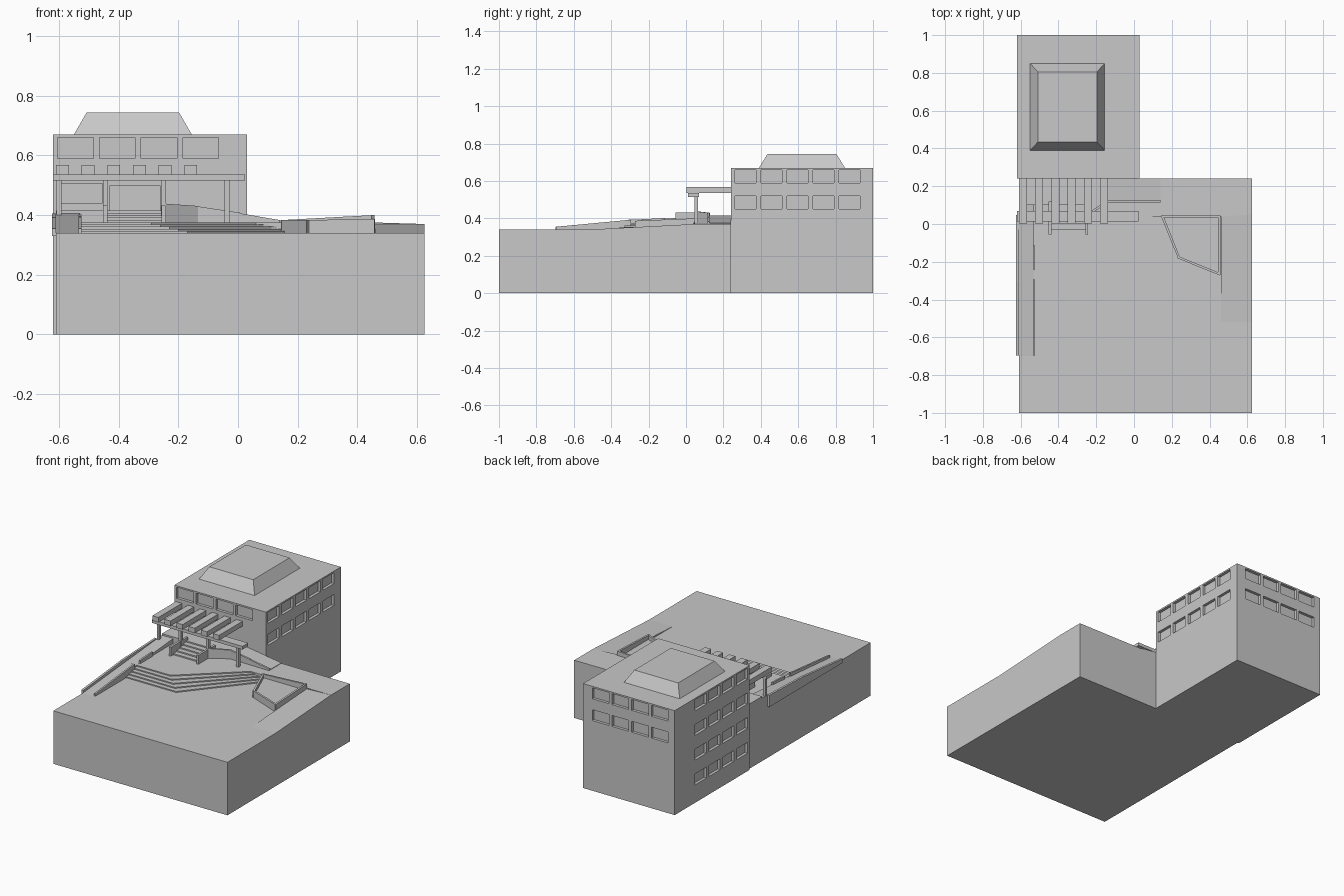
import bpy, bmesh
from mathutils import Vector

if "Cube" in bpy.data.objects:
    bpy.data.objects.remove(bpy.data.objects["Cube"])

# Single plaster grey
GREY = (0.58, 0.58, 0.58, 1)
mat = bpy.data.materials.new("plaster_grey")
mat.use_nodes = True
mat.diffuse_color = GREY
bsdf = mat.node_tree.nodes["Principled BSDF"]
bsdf.inputs["Base Color"].default_value = GREY
bsdf.inputs["Roughness"].default_value = 0.8


def finish(name, bm):
    bmesh.ops.recalc_face_normals(bm, faces=bm.faces)
    me = bpy.data.meshes.new(name)
    bm.to_mesh(me)
    bm.free()
    me.materials.append(mat)
    ob = bpy.data.objects.new(name, me)
    bpy.context.collection.objects.link(ob)
    return ob


def add_prism(bm, pts, z0, tops):
    """Upright prism over an outline; tops is one height or one per corner."""
    if not isinstance(tops, (list, tuple)):
        tops = [tops] * len(pts)
    lo = [bm.verts.new((x, y, z0)) for x, y in pts]
    hi = [bm.verts.new((p[0], p[1], t)) for p, t in zip(pts, tops)]
    bm.faces.new(lo)
    bm.faces.new(hi)
    for i in range(len(pts)):
        j = (i + 1) % len(pts)
        bm.faces.new((lo[i], lo[j], hi[j], hi[i]))


def rect(x0, x1, y0, y1):
    return [(x0, y0), (x1, y0), (x1, y1), (x0, y1)]


def prism(name, pts, z0, tops):
    bm = bmesh.new()
    add_prism(bm, pts, z0, tops)
    return finish(name, bm)


def boxes(name, specs):
    bm = bmesh.new()
    for x0, x1, y0, y1, z0, z1 in specs:
        add_prism(bm, rect(x0, x1, y0, y1), z0, z1)
    return finish(name, bm)


def wall(name, path, z0, thick):
    """Thin parapet along a path of (x, y, top height)."""
    bm = bmesh.new()
    for a, b in zip(path, path[1:]):
        pa, pb = Vector(a[:2]), Vector(b[:2])
        d = (pb - pa).normalized()
        n = Vector((-d.y, d.x)) * thick / 2
        pa, pb = pa - d * thick / 2, pb + d * thick / 2
        add_prism(bm, [pa - n, pb - n, pb + n, pa + n], z0, [a[2], b[2], b[2], a[2]])
    return finish(name, bm)


BASE, PLAZA, LANDING = 0.34, 0.375, 0.415
L, R, BACK = -0.61, 0.625, 0.24

# Ground block
prism("ground_block", rect(L, R, -1, BACK), 0, BASE)

# Main building with recessed windows
building = prism("main_building", rect(-0.62, 0.03, BACK, 1), 0, 0.67)
D = 0.018
UPPER, LOWER, H = 0.625, 0.485, 0.035
cuts = []
for i in range(4):
    fx = -0.605 + 0.14 * i
    cuts.append((fx, fx + 0.12, 0.2, BACK + D, UPPER - H, UPPER + H))
    bx = -0.573 + 0.14 * i
    for z in (UPPER, LOWER):
        cuts.append((bx, bx + 0.118, 1 - D, 1.1, z - H, z + H))
for i in range(5):
    y = 0.262 + 0.139 * i
    for z in (UPPER, LOWER):
        cuts.append((0.03 - D, 0.1, y, y + 0.113, z - H, z + H))
    if i < 4:
        for z in (UPPER, 0.467, 0.309, 0.15):
            cuts.append((-0.7, -0.62 + D, y, y + 0.113, z - H, z + H))
# Entrance door and ground floor window
cuts.append((-0.43, -0.26, 0.2, BACK + D, LANDING, 0.497))
cuts.append((-0.6, -0.455, 0.2, BACK + D, 0.44, 0.505))
cutter = boxes("window_cutter", cuts)
cutter.hide_render = True
mod = building.modifiers.new("windows", 'BOOLEAN')
mod.object = cutter
mod.operation = 'DIFFERENCE'
mod.solver = 'EXACT'
bpy.context.view_layer.objects.active = building
bpy.ops.object.modifier_apply(modifier=mod.name)
bpy.data.objects.remove(cutter)

# Skylight: tapered block on the roof
bm = bmesh.new()
add_prism(bm, rect(-0.55, -0.155, 0.39, 0.85), 0.67, 0.743)
for v in bm.verts:
    if v.co.z > 0.7:
        v.co.x += 0.042 if v.co.x < -0.35 else -0.042
        v.co.y += 0.045 if v.co.y < 0.6 else -0.045
finish("roof_skylight", bm)

# Upper plaza and the bent flight of steps before it
upper = [(-0.53, -0.27), (-0.29, -0.27), (0.06, 0.04)]
lower = [(-0.53, -0.385), (-0.17, -0.385), (0.165, 0.02)]
STEPS = 5
for s in range(STEPS):
    t = s / (STEPS - 1)
    edge = [Vector(a).lerp(Vector(b), t) for a, b in zip(upper, lower)]
    top = PLAZA - s * (PLAZA - BASE) / STEPS
    if s == 0:
        pts = edge + [(0.46, 0.04), (R, 0.05), (R, BACK), (L, BACK), (L, -0.27)]
        prism("upper_plaza", pts, BASE, [top] * 4 + [0.37, 0.37] + [top] * 2)
    else:
        pts = edge + [(0.165, 0.06), (-0.53, 0.06)]
        prism("plaza_step", pts, BASE, top)

# Side ramps
prism("right_ramp", rect(0.46, R, -0.52, 0.05), BASE - 0.01,
      [BASE, BASE, 0.37, 0.37])
prism("left_ramp", rect(L, -0.53, -0.7, 0.1), BASE - 0.01,
      [BASE, BASE, LANDING - 0.01, LANDING - 0.01])

# Low walls beside the left ramp
wall("ramp_outer_wall", [(-0.617, -0.69, 0.355), (-0.617, -0.3, 0.393),
                         (-0.617, 0.04, 0.405)], BASE - 0.01, 0.014)
wall("ramp_inner_wall_front", [(-0.53, -0.69, 0.355), (-0.53, -0.3, 0.393)], BASE - 0.01, 0.011)
wall("ramp_inner_wall_back", [(-0.53, -0.235, 0.395), (-0.53, -0.12, 0.402)], BASE - 0.01, 0.011)

# Entrance landing with sloped path to the right
prism("entrance_landing", [(L, 0.1), (-0.24, 0.1), (-0.24, 0.06), (-0.135, 0.12),
                           (-0.135, BACK), (L, BACK)], PLAZA - 0.01, LANDING)
prism("entrance_ramp", rect(-0.135, 0.14, 0.12, BACK), PLAZA - 0.01,
      [LANDING, PLAZA, PLAZA, LANDING])
wall("entrance_ramp_wall", [(-0.24, 0.055, 0.438), (-0.135, 0.12, 0.43),
                            (0.0, 0.12, 0.408), (0.135, 0.12, 0.383)], PLAZA - 0.01, 0.012)

# Entrance steps between cheek walls
rise = (LANDING - PLAZA) / 5
boxes("entrance_steps", [(-0.44, -0.25, -0.03 + 0.032 * i, 0.11, PLAZA - 0.01,
                          PLAZA + rise * (i + 1)) for i in range(4)])
boxes("step_cheek_walls", [(x - 0.007, x + 0.007, -0.055, 0.12, PLAZA - 0.01, 0.432)
                           for x in (-0.445, -0.25)])

# Pergola: columns, beam and slats
boxes("pergola_columns", [(x - 0.008, x + 0.008, 0.045, 0.065, PLAZA - 0.01, 0.52)
                          for x in (-0.6, -0.445, -0.25, -0.037)])
boxes("pergola_beam", [(-0.62, 0.023, 0.012, 0.07, 0.515, 0.536)])
boxes("pergola_slats", [(-0.61 + 0.086 * i, -0.567 + 0.086 * i, 0.003, BACK, 0.535, 0.567)
                        for i in range(6)])

# Corner planter
rim = [(0.15, 0.04, 0.383), (0.238, -0.178, 0.383), (0.452, -0.265, 0.387),
       (0.452, 0.04, 0.4), (0.15, 0.04, 0.383)]
prism("planter_bed", [p[:2] for p in rim[:4]], BASE - 0.01, 0.362)
wall("planter_rim", rim, BASE - 0.01, 0.012)
